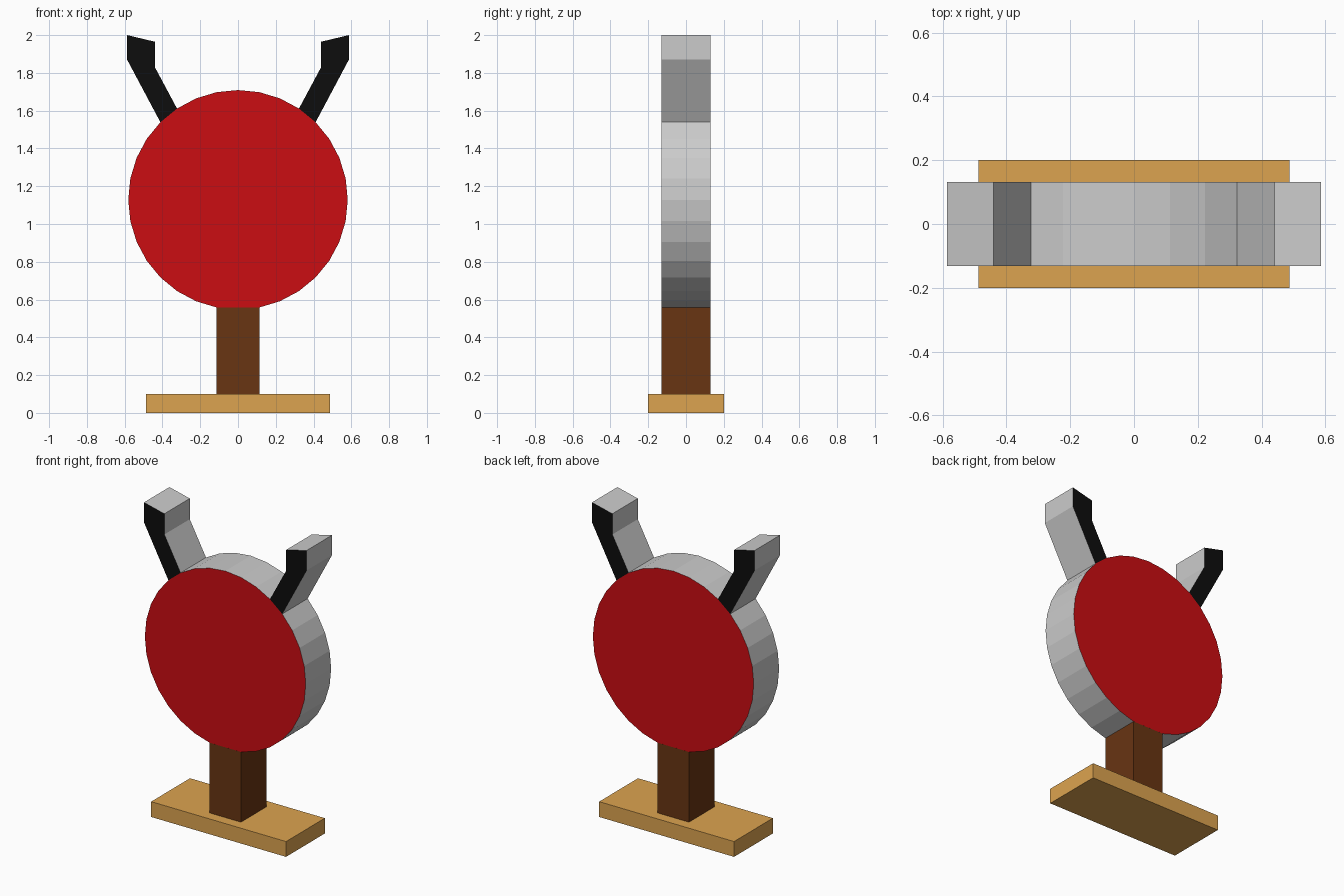
import bpy
import bmesh
from math import sin, cos, pi

if "Cube" in bpy.data.objects:
    bpy.data.objects.remove(bpy.data.objects["Cube"])

DEPTH = 0.131   # half thickness of disc, horns and post


def material(name, color):
    mat = bpy.data.materials.new(name)
    mat.diffuse_color = (*color, 1)
    mat.use_nodes = True
    mat.node_tree.nodes["Principled BSDF"].inputs["Base Color"].default_value = mat.diffuse_color
    return mat


GREY = material("grey", (0.8, 0.8, 0.8))
RED = material("red", (0.6, 0.004, 0.006))
BLACK = material("black", (0.004, 0.004, 0.004))
BROWN = material("brown", (0.14, 0.035, 0.006))
TAN = material("tan", (0.72, 0.37, 0.08))


def prism(name, profile, half_depth, face_mat, side_mat):
    """Extrude an XZ outline along y, with separate face and side colours."""
    bm = bmesh.new()
    front = bm.faces.new([bm.verts.new((x, -half_depth, z)) for x, z in profile])
    res = bmesh.ops.extrude_face_region(bm, geom=[front], use_keep_orig=True)
    moved = [v for v in res["geom"] if isinstance(v, bmesh.types.BMVert)]
    bmesh.ops.translate(bm, verts=moved, vec=(0, 2 * half_depth, 0))
    bmesh.ops.recalc_face_normals(bm, faces=bm.faces)
    for f in bm.faces:
        f.material_index = 0 if abs(f.normal.y) > 0.9 else 1
    mesh = bpy.data.meshes.new(name)
    bm.to_mesh(mesh)
    bm.free()
    mesh.materials.append(face_mat)
    mesh.materials.append(side_mat)
    obj = bpy.data.objects.new(name, mesh)
    bpy.context.collection.objects.link(obj)
    return obj


def rect(half_width, z0, z1):
    return [(-half_width, z0), (half_width, z0), (half_width, z1), (-half_width, z1)]


# Base plate and post
prism("base", rect(0.487, 0, 0.1), 0.2, TAN, TAN)
prism("post", rect(0.113, 0.1, 0.558), DEPTH, BROWN, BROWN)

# 32-sided disc, its lowest corner cut flat where it sits on the post
R, CZ, N = 0.581, 1.128, 32
disc = [(R * sin(2 * pi * i / N), CZ + R * cos(2 * pi * i / N))
        for i in range(N) if i != N // 2]
prism("disc", disc, DEPTH, RED, GREY)

# Pair of bent horns rooted on one disc segment each
horn = [disc[3], disc[4], (0.587, 1.87), (0.587, 2.0), (0.44, 1.965), (0.44, 1.83)]
for side, s in (("right", 1), ("left", -1)):
    prism(f"horn_{side}", [(s * x, z) for x, z in horn], DEPTH, BLACK, GREY)
